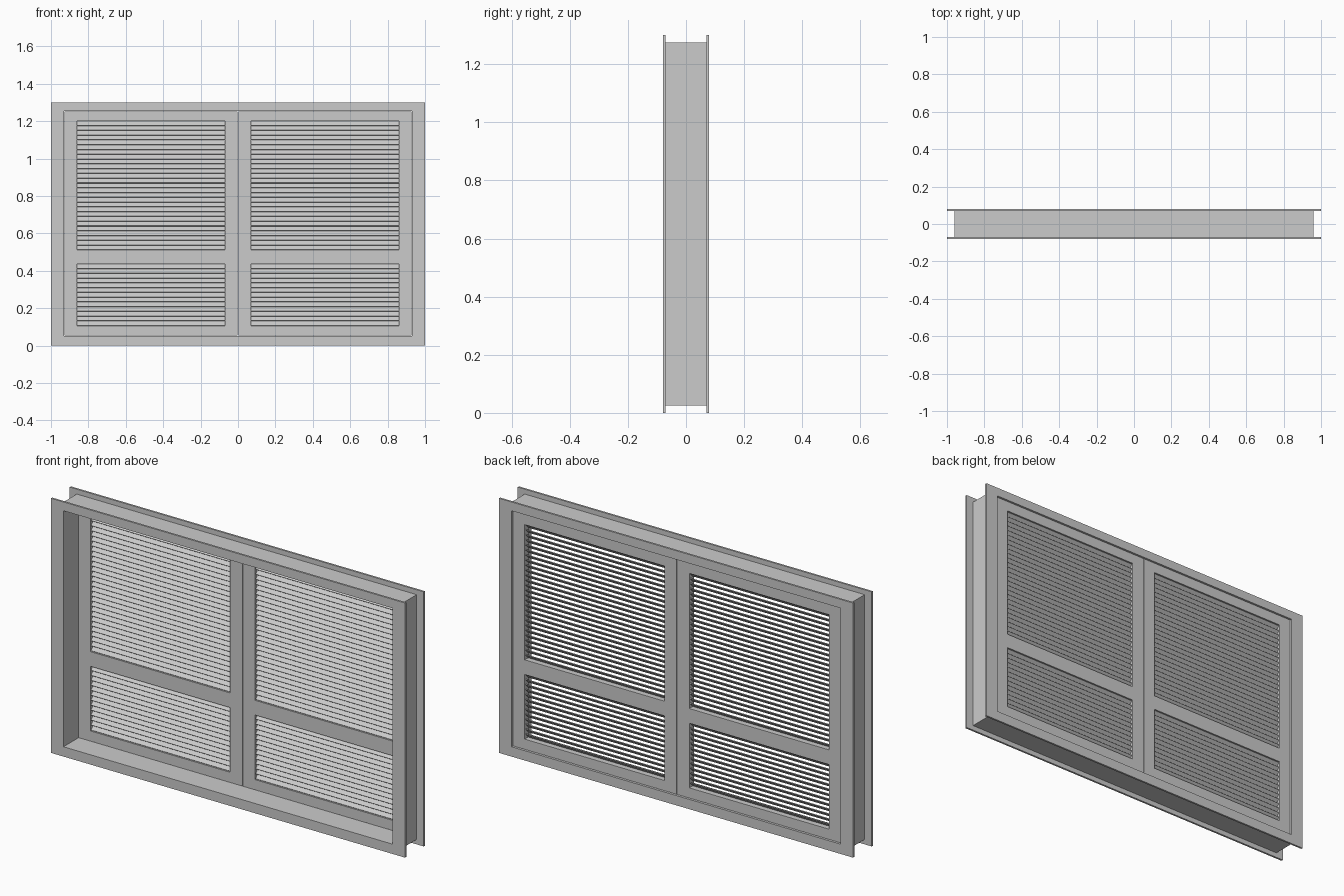
import bpy
import math
from mathutils import Matrix

cube = bpy.data.objects.get("Cube")
if cube:
    bpy.data.objects.remove(cube, do_unlink=True)

grey = bpy.data.materials.new("painted grey")
grey.use_nodes = True
tone = (0.6, 0.6, 0.6, 1)
grey.diffuse_color = tone
grey.node_tree.nodes["Principled BSDF"].inputs["Base Color"].default_value = tone


def make_object(name, verts, faces):
    mesh = bpy.data.meshes.new(name)
    mesh.from_pydata(verts, [], faces)
    mesh.materials.append(grey)
    obj = bpy.data.objects.new(name, mesh)
    bpy.context.collection.objects.link(obj)
    return obj


def box(name, x, y, z):
    verts = [(a, b, c) for a in x for b in y for c in z]
    faces = [(0, 1, 3, 2), (4, 6, 7, 5), (0, 4, 5, 1),
             (2, 3, 7, 6), (0, 2, 6, 4), (1, 5, 7, 3)]
    return make_object(name, verts, faces)


def ring(name, outer, inner, y):
    """Rectangular frame; outer and inner are (half width, bottom, top)."""
    verts = []
    for depth in y:
        for w, low, high in (outer, inner):
            verts += [(-w, depth, low), (w, depth, low),
                      (w, depth, high), (-w, depth, high)]
    faces = []
    for i in range(4):
        j = (i + 1) % 4
        faces += [(i, j, j + 4, i + 4), (i + 12, j + 12, j + 8, i + 8),
                  (j, i, i + 8, j + 8), (i + 4, j + 4, j + 12, i + 12)]
    return make_object(name, verts, faces)


# Fixed frame: deep jamb between two thin flanges
opening = (0.93, 0.05, 1.255)
flange = (1.0, 0, 1.3)
ring("jamb", (0.96, 0.025, 1.275), opening, (-0.07, 0.07))
ring("front_flange", flange, opening, (-0.08, -0.07))
ring("back_flange", flange, opening, (0.07, 0.08))

# Two hinged leaves, set near the back of the jamb
leaf_y = (0.037, 0.073)
mid_y = sum(leaf_y) / 2
bays = {"lower": (0.105, 0.435, 13), "upper": (0.51, 1.2, 27)}
slat_in, slat_out = 0.07, 0.86

for side, s in (("left", 1), ("right", -1)):
    def span(a, b):
        return sorted((s * a, s * b))

    leaf_z = (0.053, 1.252)
    box(side + "_meeting_stile", span(0.0015, slat_in), leaf_y, leaf_z)
    box(side + "_hinge_stile", span(slat_out, 0.927), leaf_y, leaf_z)
    for rail, z in (("bottom", (0.053, 0.105)), ("middle", (0.435, 0.51)),
                    ("top", (1.2, 1.252))):
        box(f"{side}_{rail}_rail", span(slat_in, slat_out), leaf_y, z)

    # Louvre slats, sloping down towards the front
    for bay, (low, high, count) in bays.items():
        pitch = (high - low) / count
        for i in range(count):
            slat = box(f"{side}_{bay}_slat_{i + 1}", span(slat_in, slat_out),
                       (-0.016, 0.016), (-0.002, 0.002))
            tilt = Matrix.Rotation(math.radians(45), 4, "X")
            slat.data.transform(tilt)
            slat.location = (0, mid_y, low + (i + 0.5) * pitch)
